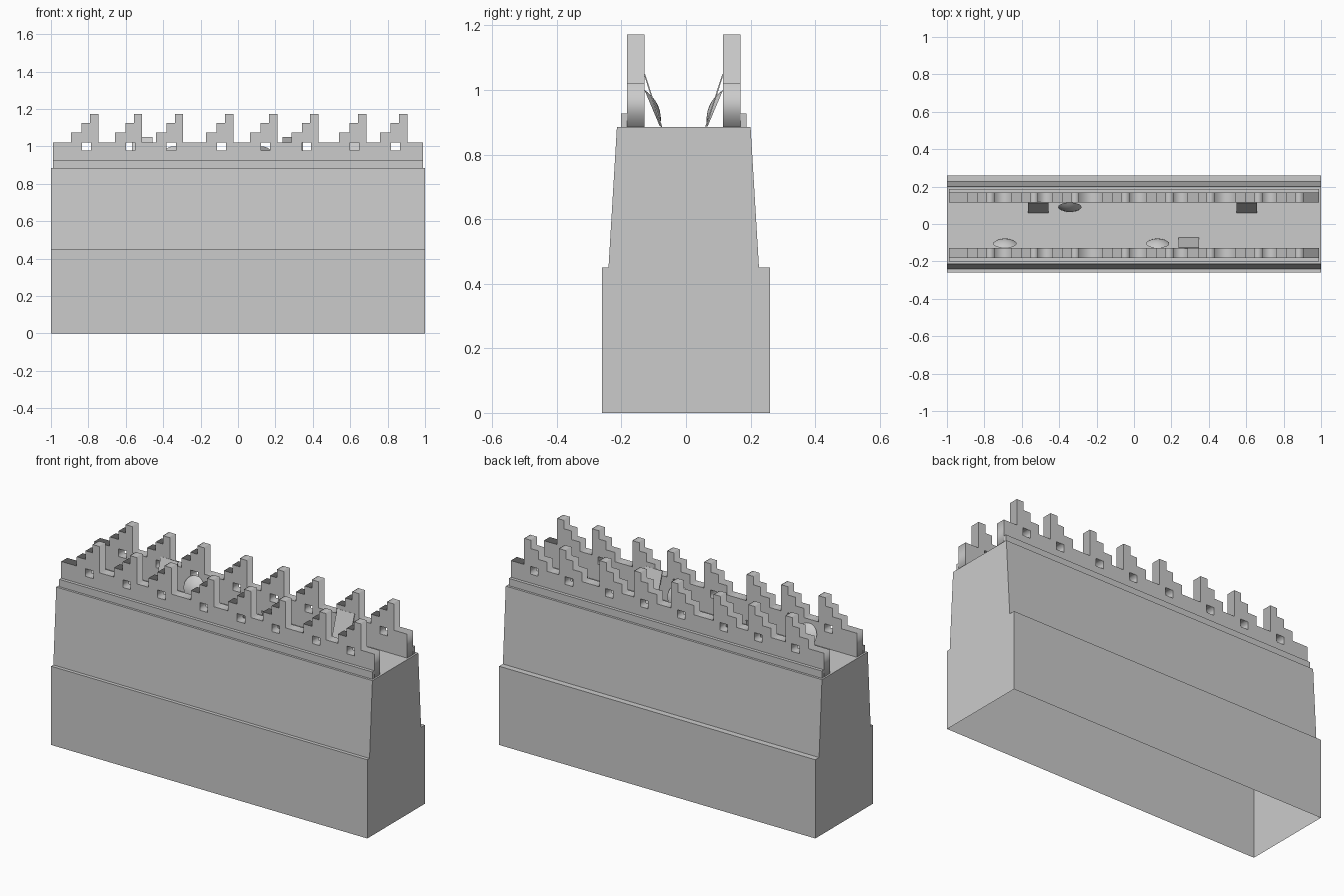
import bpy, bmesh, math
from mathutils import Matrix, Vector

if "Cube" in bpy.data.objects:
    bpy.data.objects.remove(bpy.data.objects["Cube"])

MID = -0.007      # centre line of the wall walk
DECK = 0.885      # height of the walk


def new_object(name, bm):
    mesh = bpy.data.meshes.new(name)
    bm.to_mesh(mesh)
    bm.free()
    ob = bpy.data.objects.new(name, mesh)
    bpy.context.collection.objects.link(ob)
    return ob


# Wall body: stepped, tapering profile run along x, open underneath
def wall_body():
    profile = [(-0.26, 0), (-0.26, 0.45), (-0.24, 0.45), (-0.214, DECK),
               (0.2, DECK), (0.226, 0.45), (0.26, 0.45), (0.26, 0)]
    bm = bmesh.new()
    ends = [[bm.verts.new((x, y, z)) for y, z in profile] for x in (-1, 1)]
    for ring in ends:
        bm.faces.new(ring)
    for i in range(len(profile) - 1):
        bm.faces.new((ends[0][i], ends[0][i + 1], ends[1][i + 1], ends[1][i]))
    bmesh.ops.recalc_face_normals(bm, faces=bm.faces)
    # make sure the deck points up
    deck = max(bm.faces, key=lambda f: f.calc_center_median().z)
    if deck.normal.z < 0:
        bmesh.ops.reverse_faces(bm, faces=bm.faces)
    new_object("wall_body", bm)


# Parapet: stepped merlon outline with square loopholes, as a filled curve
MERLON_ENDS = (-0.747, -0.512, -0.293, -0.025, 0.21, 0.43, 0.686, 0.905)


def parapet(name, side):
    outline = [(0.99, DECK), (-0.99, DECK), (-0.99, 1.022)]
    loops = []
    for e in MERLON_ENDS:
        outline += [(e - 0.145, 1.022), (e - 0.145, 1.075), (e - 0.089, 1.075),
                    (e - 0.089, 1.124), (e - 0.044, 1.124), (e - 0.044, 1.172),
                    (e, 1.172), (e, 1.022)]
        loops.append([(e - 0.088, 0.978), (e - 0.039, 0.978),
                      (e - 0.039, 1.022), (e - 0.088, 1.022)])
    outline.append((0.99, 1.022))
    curve = bpy.data.curves.new(name, 'CURVE')
    curve.dimensions = '2D'
    curve.fill_mode = 'BOTH'
    curve.extrude = 0.027
    for pts in [outline] + loops:
        spline = curve.splines.new('POLY')
        spline.points.add(len(pts) - 1)
        for p, (x, z) in zip(spline.points, pts):
            p.co = (x, z, 0, 1)
        spline.use_cyclic_u = True
    ob = bpy.data.objects.new(name, curve)
    bpy.context.collection.objects.link(ob)
    ob.rotation_euler.x = math.pi / 2
    ob.location.y = MID + side * 0.149
    bpy.ops.object.select_all(action='DESELECT')
    ob.select_set(True)
    bpy.context.view_layer.objects.active = ob
    bpy.ops.object.convert(target='MESH')


def box(name, size, matrix):
    bm = bmesh.new()
    bmesh.ops.create_cube(bm, size=1, matrix=matrix @ Matrix.Diagonal((*size, 1)))
    return new_object(name, bm)


# Frame for a shield leaning on the parapet: local y runs up it, z faces the walk
def leaning(x, side, foot, tilt):
    s, c = math.sin(tilt), math.cos(tilt)
    axes = Matrix((Vector((side, 0, 0)), Vector((0, side * s, c)),
                   Vector((0, -side * c, s)))).transposed().to_4x4()
    return Matrix.Translation((x, MID + side * foot, DECK)) @ axes


def square_shield(name, x, side):
    m = leaning(x, side, 0.068, 0.316) @ Matrix.Translation((0, 0.087, 0))
    box(name, (0.11, 0.172, 0.004), m)


def round_shield(name, x, side):
    m = leaning(x, side, 0.073, 0.40) @ Matrix.Translation((0, 0.0625, 0))
    bm = bmesh.new()
    bmesh.ops.create_circle(bm, cap_ends=True, radius=0.0625, segments=24)
    rim = list(bm.verts)
    bmesh.ops.reverse_faces(bm, faces=bm.faces)
    # domed face in rings
    for k in (0.8, 0.55, 0.28):
        ring = [bm.verts.new((v.co.x, v.co.y, 0.02 * (1 - k * k))) for v in rim]
        for v in ring:
            v.co.xy = v.co.xy.normalized() * 0.0625 * k
        prev = rim if k == 0.8 else last
        for i in range(24):
            j = (i + 1) % 24
            bm.faces.new((prev[i], prev[j], ring[j], ring[i]))
        last = ring
    tip = bm.verts.new((0, 0, 0.02))
    for i in range(24):
        bm.faces.new((last[i], last[(i + 1) % 24], tip))
    bmesh.ops.recalc_face_normals(bm, faces=bm.faces)
    bm.transform(m)
    ob = new_object(name, bm)
    bpy.ops.object.select_all(action='DESELECT')
    ob.select_set(True)
    bpy.context.view_layer.objects.active = ob
    bpy.ops.object.shade_smooth_by_angle()


wall_body()
for label, side in (("front", -1), ("back", 1)):
    parapet(label + "_parapet", side)
    # low ledge at the parapet foot
    box(label + "_ledge", (1.98, 0.018, 0.042),
        Matrix.Translation((0, MID + side * 0.185, DECK + 0.021)))

square_shield("front_square_shield", 0.293, -1)
square_shield("back_square_shield_left", -0.513, 1)
square_shield("back_square_shield_right", 0.603, 1)
round_shield("front_round_shield_left", -0.69, -1)
round_shield("front_round_shield_right", 0.126, -1)
round_shield("back_round_shield", -0.343, 1)
